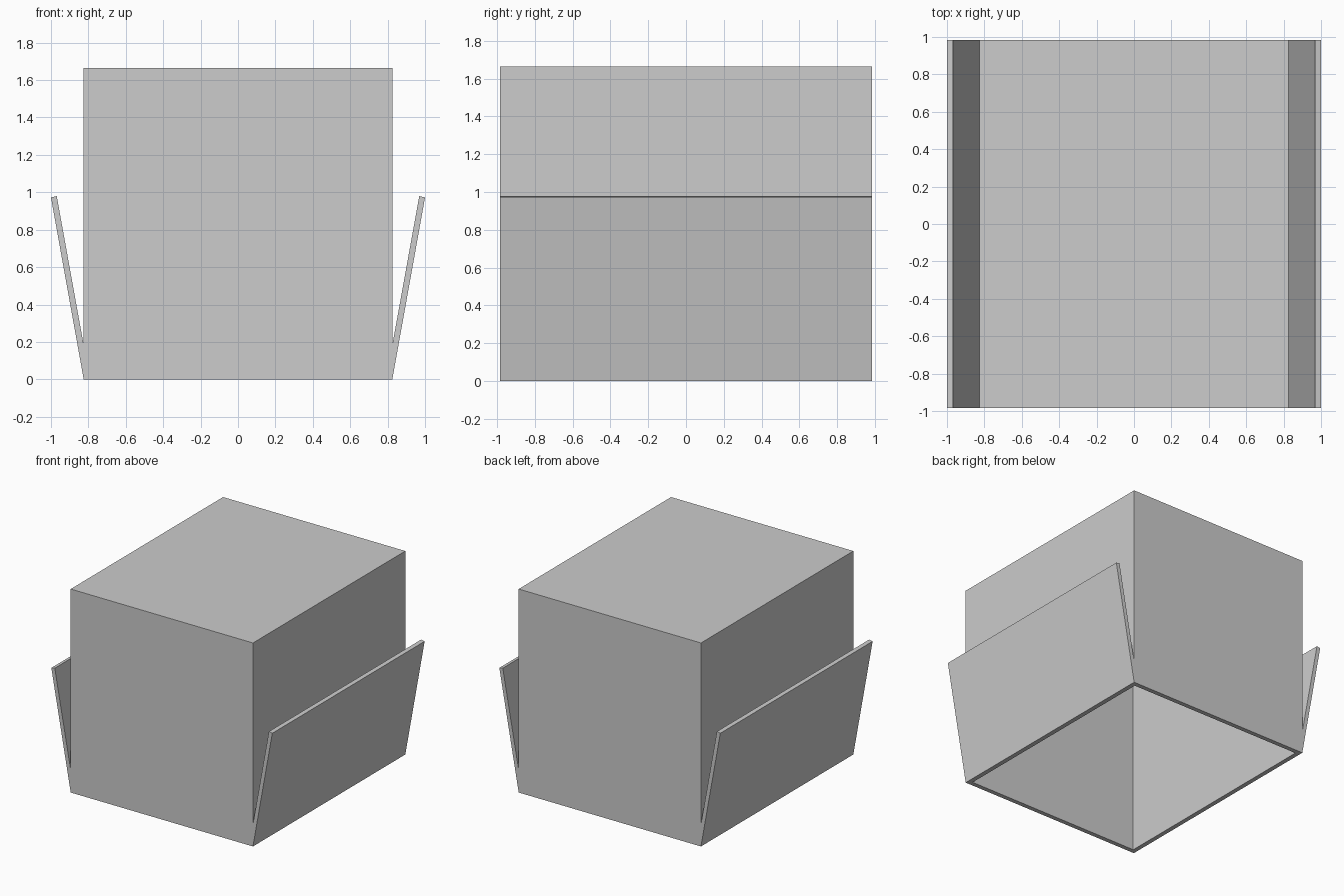
import bpy, bmesh

if "Cube" in bpy.data.objects:
    bpy.data.objects.remove(bpy.data.objects["Cube"])

W, D, H, T = 0.825, 0.985, 1.665, 0.037   # half width, half depth, height, wall

grey = bpy.data.materials.new("light grey")
grey.diffuse_color = (0.604, 0.604, 0.604, 1)
grey.use_nodes = True
grey.node_tree.nodes["Principled BSDF"].inputs["Base Color"].default_value = grey.diffuse_color


def add_object(name, bm):
    bmesh.ops.recalc_face_normals(bm, faces=bm.faces)
    mesh = bpy.data.meshes.new(name)
    bm.to_mesh(mesh)
    bm.free()
    mesh.materials.append(grey)
    obj = bpy.data.objects.new(name, mesh)
    bpy.context.collection.objects.link(obj)
    return obj


# Hollow box, open at the bottom
bm = bmesh.new()
bmesh.ops.create_cube(bm, size=1)
for v in bm.verts:
    v.co = (v.co.x * 2 * W, v.co.y * 2 * D, (v.co.z + 0.5) * H)
bm.normal_update()
bmesh.ops.delete(bm, geom=[f for f in bm.faces if f.normal.z < -0.5], context='FACES')
box = add_object("box_shell", bm)
shell = box.modifiers.new("walls", 'SOLIDIFY')
shell.thickness = T
shell.offset = -1
shell.use_even_offset = True

# Side flaps leaning outward from the bottom edges
PROFILE = [(W - 0.033, 0), (W, 0), (1.0, 0.973), (0.969, 0.979)]
for side, name in ((-1, "left_flap"), (1, "right_flap")):
    bm = bmesh.new()
    face = bm.faces.new([bm.verts.new((side * x, -D, z)) for x, z in PROFILE])
    ext = bmesh.ops.extrude_face_region(bm, geom=[face], use_keep_orig=True)
    moved = [g for g in ext["geom"] if isinstance(g, bmesh.types.BMVert)]
    bmesh.ops.translate(bm, verts=moved, vec=(0, 2 * D, 0))
    add_object(name, bm)
